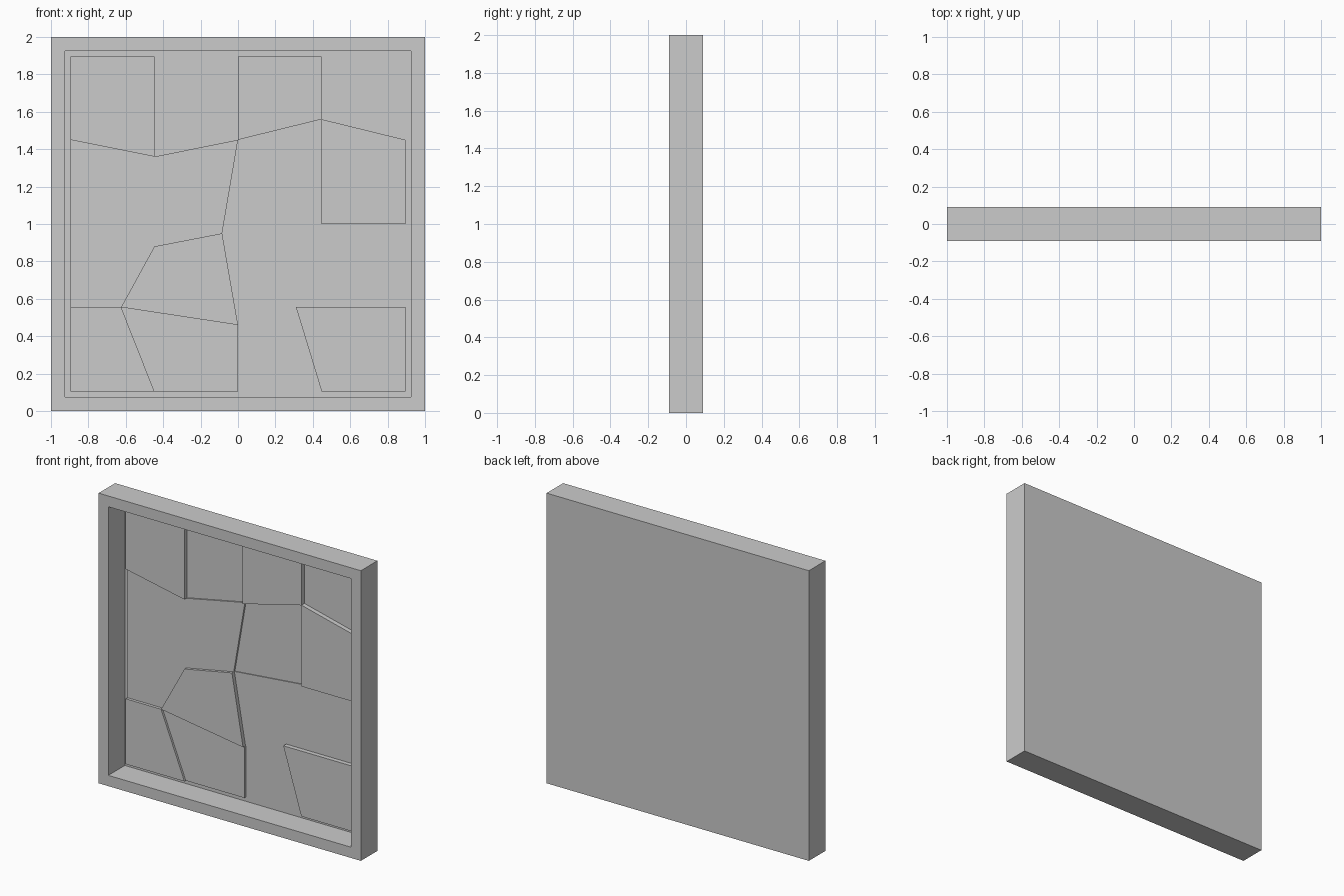
import bpy, bmesh

if "Cube" in bpy.data.objects:
    bpy.data.objects.remove(bpy.data.objects["Cube"])

HALF_T = 0.09          # half the panel thickness
IN = 0.895             # half width of the opening
LO, HI = 0.105, 1.895  # bottom and top of the opening


def finish(name, bm):
    bmesh.ops.recalc_face_normals(bm, faces=bm.faces)
    mesh = bpy.data.meshes.new(name)
    bm.to_mesh(mesh)
    bm.free()
    obj = bpy.data.objects.new(name, mesh)
    bpy.context.collection.objects.link(obj)
    return obj


def stone(name, outline, depth):
    """Flat prism with its face set back by depth from the frame front."""
    bm = bmesh.new()
    face = bm.faces.new([bm.verts.new((x, depth - HALF_T, z)) for x, z in outline])
    ext = bmesh.ops.extrude_face_region(bm, geom=[face], use_keep_orig=True)
    for v in ext["geom"]:
        if isinstance(v, bmesh.types.BMVert):
            v.co.y = HALF_T - 0.0005
    finish(name, bm)


# Frame: a slab whose front is inset and pushed back into a shallow tray
bm = bmesh.new()
bmesh.ops.create_cube(bm, size=1)
for v in bm.verts:
    v.co = (v.co.x * 2, v.co.y * 2 * HALF_T, v.co.z * 2 + 1)
front = min(bm.faces, key=lambda f: f.calc_center_median().y)
bmesh.ops.inset_region(bm, faces=[front], thickness=1 - IN)
ring = bmesh.ops.extrude_discrete_faces(bm, faces=[front])
for v in ring["faces"][0].verts:
    v.co.y = HALF_T - 0.001
bmesh.ops.remove_doubles(bm, verts=bm.verts, dist=1e-5)
finish("frame", bm)

# Shared joints between the stones
Q = 0.447
a, b, c, d, e = (-IN, 1.45), (-Q, 1.36), (0, 1.45), (Q, 1.56), (IN, 1.45)
f, g, h, i = (-Q, 0.88), (-0.085, 0.95), (Q, 1.0), (IN, 1.0)
j, k, l, m, n = (-IN, 0.555), (-0.625, 0.555), (0, 0.46), (0.31, 0.555), (IN, 0.555)
top = [(x, HI) for x in (-IN, -Q, 0, Q, IN)]
bot = [(x, LO) for x in (-IN, -Q, 0, Q, IN)]

# Top row
stone("top_stone_1", [top[0], top[1], b, a], 0.143)
stone("top_stone_2", [top[1], top[2], c, b], 0.175)
stone("top_stone_3", [top[2], top[3], d, c], 0.141)
stone("top_stone_4", [top[3], top[4], e, d], 0.175)
# Middle stones
stone("middle_stone_left", [a, b, c, g, f, k, j], 0.165)
stone("middle_stone_upper", [c, d, h, g], 0.178)
stone("middle_stone_right", [d, e, i, h], 0.143)
stone("middle_stone_centre", [k, f, g, l], 0.145)
stone("middle_stone_lower", [g, h, i, n, m, l], 0.172)
# Bottom row
stone("bottom_stone_1", [j, k, bot[1], bot[0]], 0.145)
stone("bottom_stone_2", [k, l, bot[2], bot[1]], 0.160)
stone("bottom_stone_3", [l, m, bot[3], bot[2]], 0.178)
stone("bottom_stone_4", [m, n, bot[4], bot[3]], 0.141)
